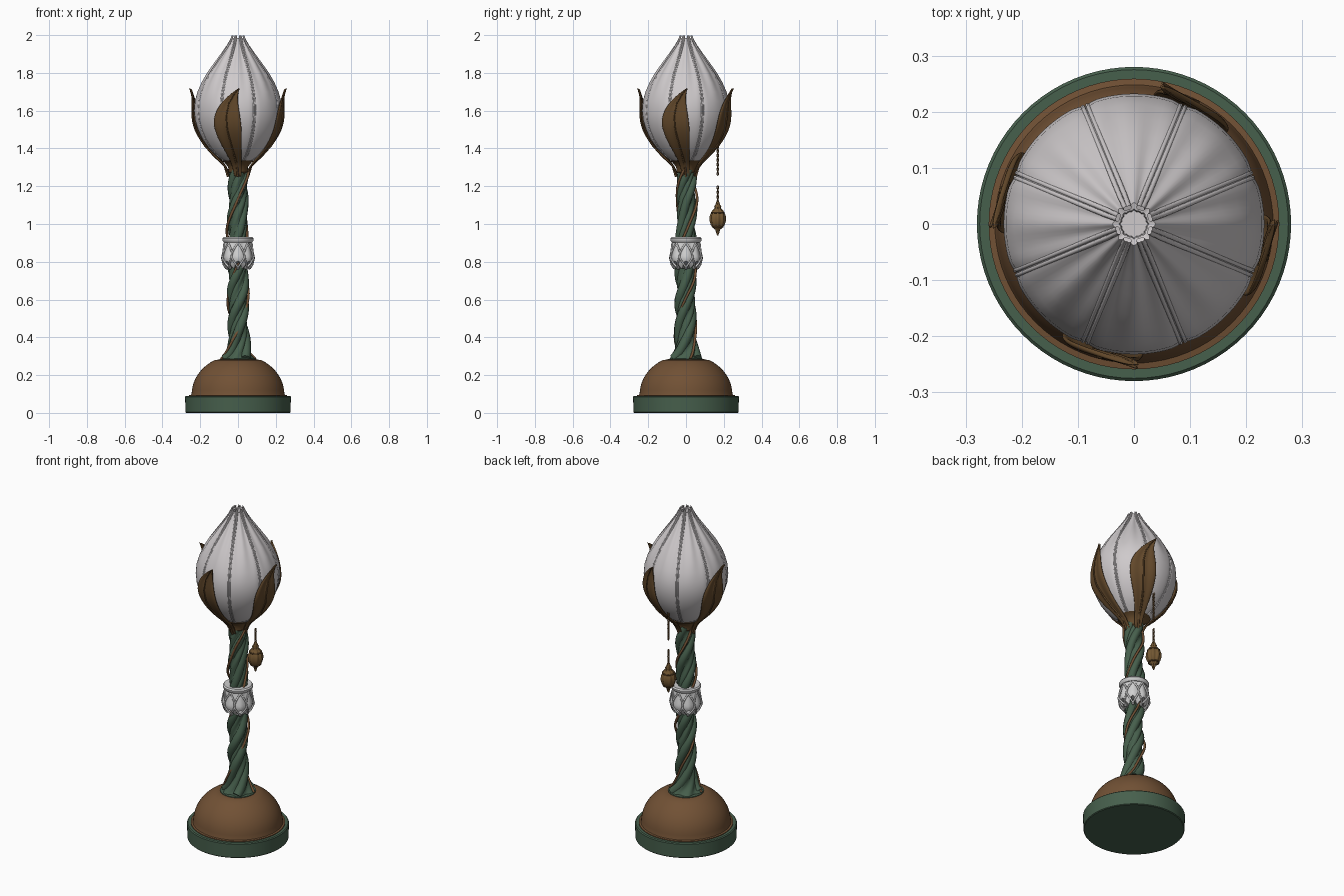
import bpy, bmesh, math
from math import sin, cos, pi, exp

if "Cube" in bpy.data.objects:
    bpy.data.objects.remove(bpy.data.objects["Cube"])


def material(name, rgb):
    m = bpy.data.materials.new(name)
    m.use_nodes = True
    m.diffuse_color = (*rgb, 1)
    m.node_tree.nodes["Principled BSDF"].inputs["Base Color"].default_value = (*rgb, 1)
    return m


GREEN = material("moss green", (0.062, 0.115, 0.073))
BROWN = material("warm brown", (0.165, 0.082, 0.035))
BRONZE = material("dark bronze", (0.125, 0.066, 0.024))
GOLD = material("old gold", (0.17, 0.095, 0.032))
WHITE = material("petal white", (0.62, 0.59, 0.6))
IVORY = material("collar white", (0.64, 0.64, 0.64))


def finish(ob, mat, angle=40):
    ob.data.materials.append(mat)
    bpy.ops.object.select_all(action="DESELECT")
    bpy.context.view_layer.objects.active = ob
    ob.select_set(True)
    bpy.ops.object.shade_smooth_by_angle(angle=math.radians(angle))
    return ob


def surface(name, mat, rows, cols, point, closed=True, caps=True, angle=40):
    """Grid surface: point(row, fraction around) gives x, y, z."""
    bm = bmesh.new()
    div = cols if closed else cols - 1
    grid = [[bm.verts.new(point(i, j / div)) for j in range(cols)] for i in range(rows)]
    for a, b in zip(grid, grid[1:]):
        for j in range(div):
            k = (j + 1) % cols
            bm.faces.new((a[j], a[k], b[k], b[j]))
    if closed and caps:
        bm.faces.new(grid[0])
        bm.faces.new(grid[-1])
    bmesh.ops.recalc_face_normals(bm, faces=bm.faces)
    me = bpy.data.meshes.new(name)
    bm.to_mesh(me)
    bm.free()
    ob = bpy.data.objects.new(name, me)
    bpy.context.collection.objects.link(ob)
    return finish(ob, mat, angle)


def lathe(name, mat, profile, cols=64, wave=lambda t, z: 1, centre=(0, 0), angle=40):
    def point(i, f):
        r, z = profile[i]
        t = f * 2 * pi
        r *= wave(t, z)
        return centre[0] + r * cos(t), centre[1] + r * sin(t), z
    return surface(name, mat, len(profile), cols, point, angle=angle)


def tube(name, mat, points, radius, cyclic=False, taper=lambda f: 1):
    cu = bpy.data.curves.new(name, "CURVE")
    cu.dimensions = "3D"
    cu.bevel_depth = radius
    cu.bevel_resolution = 2
    cu.use_fill_caps = True
    sp = cu.splines.new("POLY")
    sp.points.add(len(points) - 1)
    sp.use_cyclic_u = cyclic
    for i, (p, q) in enumerate(zip(sp.points, points)):
        p.co = (*q, 1)
        p.radius = taper(i / (len(points) - 1))
    ob = bpy.data.objects.new(name, cu)
    bpy.context.collection.objects.link(ob)
    bpy.ops.object.select_all(action="DESELECT")
    bpy.context.view_layer.objects.active = ob
    ob.select_set(True)
    bpy.ops.object.convert(target="MESH")
    return finish(bpy.context.view_layer.objects.active, mat, 60)


def lerp(table, z):
    """Linear lookup of the second column."""
    for a, b in zip(table, table[1:]):
        if z <= b[0]:
            return a[1] + (b[1] - a[1]) * (z - a[0]) / (b[0] - a[0])
    return table[-1][1]


# Base disc, dome with a brown ledge, and foot plate
lathe("base_disc", GREEN, [(0.274, 0), (0.278, 0.004), (0.28, 0.085), (0.275, 0.09), (0.2, 0.09)], 80)
dome = [(0.259, 0.088), (0.259, 0.094), (0.248, 0.096), (0.246, 0.102)]
dome += [(0.245 * cos(a), 0.1 + 0.208 * sin(a)) for a in [k * pi / 30 for k in range(1, 11)]]
dome += [(0.1, 0.282), (0.04, 0.284)]
lathe("base_dome", BROWN, dome, 80)
lathe("foot_plate", GREEN, [(0.098, 0.27), (0.098, 0.286), (0.05, 0.289)], 48)

# Stem: a fluted core wrapped by three thick strands that flare into roots
TOP, FOOT = 1.29, 0.286
TWIST = 11.5


def flare(z):
    return 0.04 * exp((FOOT - z) / 0.045)


steps = 90
levels = [FOOT + (TOP - FOOT) * k / steps for k in range(steps + 1)]
lathe("stem_core", GREEN, [(0.044 + flare(z), z) for z in levels], 48,
      lambda t, z: 1 + 0.08 * cos(6 * (t - TWIST * z)), angle=60)
for s in range(3):
    path = []
    for z in levels:
        t = TWIST * z + s * 2 * pi / 3 + 0.3 * sin(9 * z + s)
        r = 0.034 + flare(z) + 0.004 * sin(17 * z + 2 * s)
        path.append((r * cos(t), r * sin(t), z))
    tube(f"stem_strand_{s + 1}", GREEN, path, 0.026, taper=lambda f: 1 - 0.15 * f)

# Thin vines winding round the stem
for s in range(2):
    path = []
    for z in levels:
        t = 9 * z + s * pi + 0.8
        r = 0.053 + flare(z) + 0.006 * sin(21 * z + 3 * s)
        path.append((r * cos(t), r * sin(t), z))
    tube(f"stem_vine_{s + 1}", BROWN, path, 0.007)

# Collar: rim, scalloped cup and crossing leaf tracery
CUP = [(0.765, 0.06), (0.79, 0.077), (0.82, 0.087), (0.86, 0.078), (0.9, 0.069)]


def cup_point(t, z, lift=0.0):
    r = lerp(CUP, z) + lift
    return r * cos(t), r * sin(t), z


def cup_wall(i, f):
    t = f * 2 * pi
    bottom = 0.785 + 0.02 * cos(8 * t)
    z = 0.92 + (bottom - 0.92) * i / 8
    return cup_point(t, z, 0.003 * cos(8 * t))


surface("collar_cup", IVORY, 9, 64, cup_wall, angle=30)
lathe("collar_rim", IVORY, [(0.06, 0.905), (0.074, 0.903), (0.082, 0.912), (0.083, 0.922),
                            (0.077, 0.93), (0.06, 0.928)], 48)
for s in range(8):
    for side in (-1, 1):
        path = [cup_point(s * pi / 4 + side * 0.4 * sin(pi * k / 8), 0.9 - 0.13 * k / 8, 0.003)
                for k in range(9)]
        tube(f"collar_leaf_{s + 1}_{'ab'[side > 0]}", IVORY, path, 0.005)
    lathe(f"collar_bead_{s + 1}", IVORY, [(0.002, 0.758), (0.009, 0.764), (0.009, 0.774), (0.002, 0.78)],
          8, centre=(0.06 * cos(s * pi / 4), 0.06 * sin(s * pi / 4)))

# Bud: eight closed petals gathered at a small open tip
BUD = [(1.3, 0.035), (1.33, 0.07), (1.36, 0.115), (1.4, 0.152), (1.45, 0.187), (1.5, 0.21),
       (1.55, 0.225), (1.6, 0.23), (1.65, 0.226), (1.7, 0.211), (1.75, 0.188), (1.8, 0.159),
       (1.85, 0.124), (1.9, 0.088), (1.95, 0.054), (1.985, 0.036)]


def petal_wave(t, z):
    c = cos(4 * t)                      # zero at each seam
    high = max(0, (z - 1.65) / 0.35)
    groove = 0.02 * exp(-(c / 0.22) ** 2)
    folds = 0.05 * high * cos(16 * t) - 0.06 * high ** 2 * (1 - abs(c))
    return 1.01 - groove + folds


bud_profile = [(r, z) for z, r in BUD] + [(0.025, 1.982), (0.023, 1.95)]
lathe("bud_petals", WHITE, bud_profile, 128, petal_wave, angle=60)
edge_line = [(r, z) for z, r in BUD[1:]] + [(0.031, 1.997)]
for s in range(8):
    t = (s + 0.5) * pi / 4
    for side in (-1, 1):
        path = []
        for r, z in edge_line:
            a = t + side * min(0.1, 0.0045 / r)
            path.append((r * 0.985 * cos(a), r * 0.985 * sin(a), z))
        tube(f"petal_edge_{s + 1}_{'ab'[side > 0]}", WHITE, path, 0.0045)

# Cup that carries the leaves
lathe("leaf_cup", BRONZE, [(0.04, 1.265), (0.05, 1.275), (0.052, 1.3), (0.07, 1.325), (0.09, 1.336),
                           (0.03, 1.335)], 32)

# Four curling leaves under the bud: height, radius, sideways lean, half width
LEAF = [(1.25, 0.047, 0, 0.02), (1.31, 0.066, -0.08, 0.024), (1.36, 0.122, -0.15, 0.036),
        (1.42, 0.178, -0.2, 0.056), (1.5, 0.226, -0.25, 0.077), (1.57, 0.239, -0.26, 0.074),
        (1.64, 0.237, -0.2, 0.047), (1.685, 0.241, -0.09, 0.02), (1.718, 0.25, 0.02, 0.004)]
for s in range(4):
    base = -pi / 2 + s * pi / 2 - (0.22 if s == 2 else 0)

    def leaf_point(i, f, base=base):
        z, r, lean, w = LEAF[i]
        v = 2 * f - 1
        t = base + lean + v * w / r
        r += 0.1 * w * v * v + 0.004 * cos(3 * pi * v) * min(1, w / 0.05)
        return r * cos(t), r * sin(t), z
    leaf = surface(f"leaf_{s + 1}", BRONZE, len(LEAF), 9, leaf_point, closed=False, angle=180)
    thick = leaf.modifiers.new("thickness", "SOLIDIFY")
    thick.thickness = 0.009
    thick.offset = 0
    smooth = leaf.modifiers.new("smooth", "SUBSURF")
    smooth.levels = smooth.render_levels = 2
    rib = [((r + 0.006) * cos(base + c), (r + 0.006) * sin(base + c), z) for z, r, c, w in LEAF]
    tube(f"leaf_rib_{s + 1}", BRONZE, rib, 0.006, taper=lambda f: 1 - 0.6 * f)

# Hanging pendant with its two lengths of chain
PY = 0.168
for part, (low, high) in enumerate(((1.26, 1.44), (1.11, 1.2))):
    count = round((high - low) / 0.012)
    for k in range(count):
        z = low + (k + 0.5) * (high - low) / count
        link = []
        for j in range(8):
            a = j * pi / 4
            d = 0.005 * cos(a)
            link.append((d * (k % 2), PY + d * (1 - k % 2), z + 0.008 * sin(a)))
        tube(f"chain_{part + 1}_link_{k + 1}", BRONZE, link, 0.0028, cyclic=True)
lathe("pendant", GOLD, [(0.003, 0.94), (0.008, 0.955), (0.012, 0.97), (0.022, 0.978), (0.034, 0.995),
                        (0.041, 1.02), (0.039, 1.045), (0.028, 1.07), (0.015, 1.085), (0.018, 1.092),
                        (0.012, 1.102), (0.006, 1.12)], 48,
      lambda t, z: 1 + 0.08 * cos(8 * t), centre=(0, PY), angle=60)
for name, z, r in (("lower", 0.985, 0.028), ("upper", 1.06, 0.033)):
    ring = [(r * cos(k * pi / 12), PY + r * sin(k * pi / 12), z) for k in range(24)]
    tube(f"pendant_{name}_band", BRONZE, ring, 0.004, cyclic=True)
